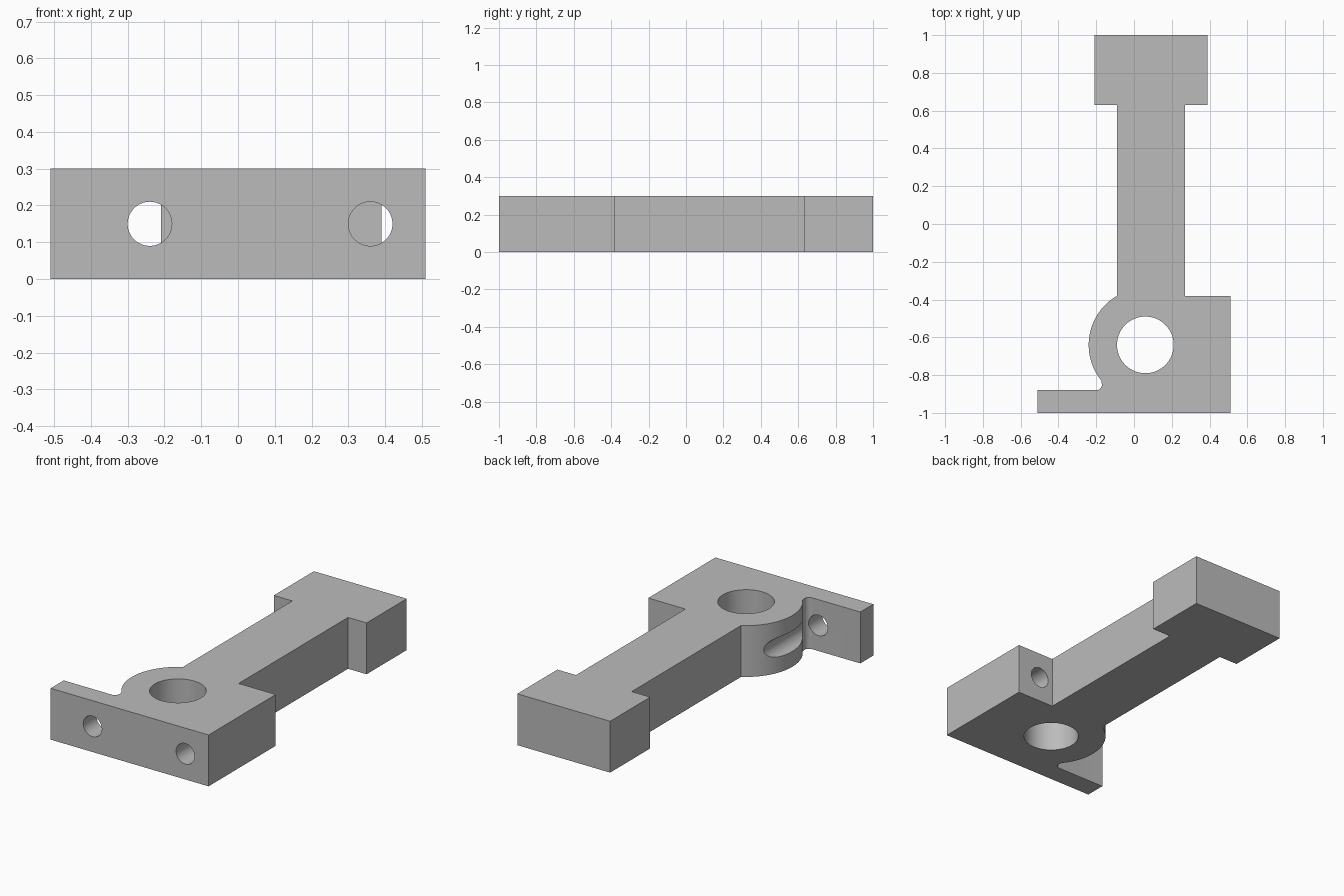
import bpy, bmesh
from math import cos, sin, atan2, pi, radians

cube = bpy.data.objects.get("Cube")
if cube:
    bpy.data.objects.remove(cube, do_unlink=True)

HEIGHT = 0.3
BORE = (0.06, -0.64)      # centre of the bearing bore
FILLET = (-0.2, -0.85)    # centre of the relief between boss and flange

grey = bpy.data.materials.new("plain grey")
grey.use_nodes = True
colour = (0.5, 0.5, 0.5, 1)
grey.diffuse_color = colour
grey.node_tree.nodes["Principled BSDF"].inputs["Base Color"].default_value = colour


def arc(centre, radius, start, end, steps):
    angles = [start + (end - start) * i / steps for i in range(steps + 1)]
    return [(centre[0] + radius * cos(a), centre[1] + radius * sin(a)) for a in angles]


def extruded(name, outline, height):
    bm = bmesh.new()
    face = bm.faces.new([bm.verts.new((x, y, 0)) for x, y in outline])
    top = bmesh.ops.extrude_face_region(bm, geom=[face])["geom"]
    bmesh.ops.translate(bm, vec=(0, 0, height),
                        verts=[v for v in top if isinstance(v, bmesh.types.BMVert)])
    bmesh.ops.recalc_face_normals(bm, faces=bm.faces)
    mesh = bpy.data.meshes.new(name)
    bm.to_mesh(mesh)
    bm.free()
    mesh.materials.append(grey)
    obj = bpy.data.objects.new(name, mesh)
    bpy.context.collection.objects.link(obj)
    return obj


def drill(target, name, radius, depth, location, rotation=(0, 0, 0)):
    bpy.ops.mesh.primitive_cylinder_add(vertices=64, radius=radius, depth=depth,
                                        location=location, rotation=rotation)
    cutter = bpy.context.object
    cutter.name = name
    cutter.data.materials.append(grey)
    mod = target.modifiers.new(name, "BOOLEAN")
    mod.operation = "DIFFERENCE"
    mod.solver = "EXACT"
    mod.object = cutter
    bpy.context.view_layer.objects.active = target
    bpy.ops.object.modifier_apply(modifier=name)
    bpy.data.objects.remove(cutter, do_unlink=True)


# Outline: flange, base block, shank, end block, then rounded boss and relief
boss_start = atan2(-0.38 - BORE[1], -0.09 - BORE[0])
boss_end = atan2(FILLET[1] - BORE[1], FILLET[0] - BORE[0]) + 2 * pi
outline = [(-0.51, -1), (0.51, -1), (0.51, -0.38), (0.27, -0.38),
           (0.27, 0.63), (0.39, 0.63), (0.39, 1), (-0.21, 1),
           (-0.21, 0.63), (-0.09, 0.63)]
outline += arc(BORE, 0.3, boss_start, boss_end, 28)
outline += arc(FILLET, 0.03, boss_end - pi, -pi / 2, 10)[1:]
outline += [(-0.51, -0.88)]
bracket = extruded("bracket_body", outline, HEIGHT)

# Bearing bore and the two mounting holes through the flange
drill(bracket, "bore", 0.15, 1, (*BORE, HEIGHT / 2))
for side, x in (("right", -0.24), ("left", 0.36)):
    drill(bracket, side + "_mounting_hole", 0.06, 0.8,
          (x, -0.7, HEIGHT / 2), (pi / 2, 0, 0))

bpy.ops.object.select_all(action="DESELECT")
bracket.select_set(True)
bpy.context.view_layer.objects.active = bracket
bpy.ops.object.shade_smooth_by_angle(angle=radians(30))
